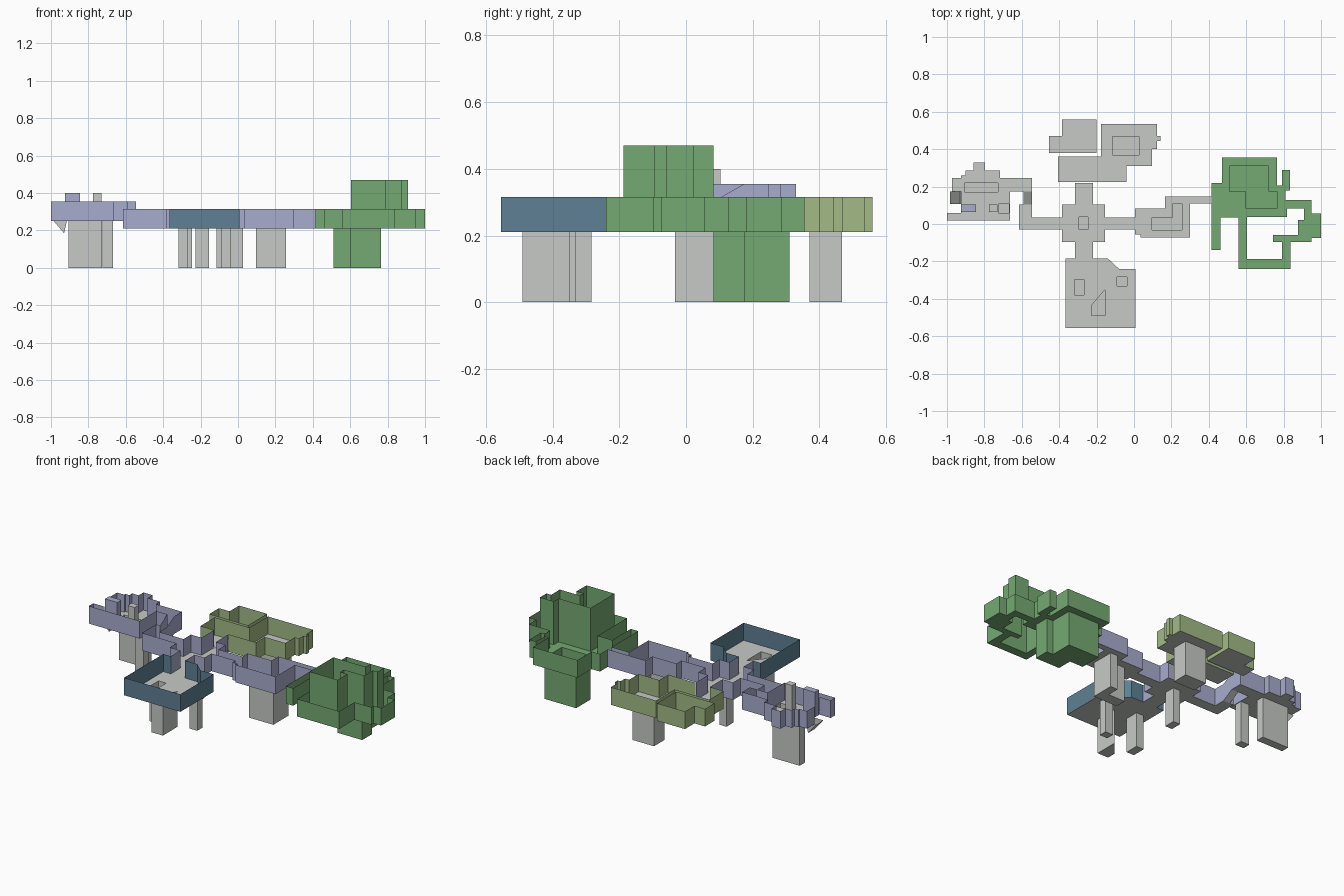
import bpy, bmesh

if "Cube" in bpy.data.objects:
    bpy.data.objects.remove(bpy.data.objects["Cube"])


def material(name, rgb):
    m = bpy.data.materials.new(name)
    m.diffuse_color = (*[((c / 255 + 0.055) / 1.055) ** 2.4 for c in rgb], 1)
    m.use_nodes = True
    m.node_tree.nodes["Principled BSDF"].inputs["Base Color"].default_value = m.diffuse_color
    return m


GREY = material("stone grey", (198, 202, 198))
LAVENDER = material("lavender", (168, 172, 206))
BLUE = material("slate blue", (94, 128, 147))
OLIVE = material("olive", (163, 186, 134))
GREEN = material("green", (117, 170, 114))
Z0, Z1 = 0.21, 0.315          # main floor and wall top
H0, H1 = 0.25, 0.355          # raised west room


def finish(bm, name, mats):
    me = bpy.data.meshes.new(name)
    bm.to_mesh(me)
    bm.free()
    for m in mats:
        me.materials.append(m)
    ob = bpy.data.objects.new(name, me)
    bpy.context.collection.objects.link(ob)


def rect(x0, x1, y0, y1):
    return [(x0, y0), (x1, y0), (x1, y1), (x0, y1)]


def walls(bm, pts, za, zb, idx):
    """Thin wall sheet on each outline edge; a third value marks a doorway."""
    for i, p in enumerate(pts):
        if len(p) == 3:
            continue
        q = pts[(i + 1) % len(pts)]
        f = bm.faces.new([bm.verts.new(c) for c in (
            (p[0], p[1], za), (q[0], q[1], za), (q[0], q[1], zb), (p[0], p[1], zb))])
        f.material_index = idx


def floor(bm, loops, z):
    """Flat floor inside the first loop, cut out by the others."""
    edges = []
    for lp in loops:
        vs = [bm.verts.new((p[0], p[1], z)) for p in lp]
        edges += [bm.edges.new((vs[i - 1], vs[i])) for i in range(len(vs))]
    res = bmesh.ops.triangle_fill(bm, edges=edges, use_beauty=True)
    for f in res["geom"]:
        if isinstance(f, bmesh.types.BMFace):
            f.normal_update()
            if f.normal.z < 0:
                f.normal_flip()


def room(name, pts, wall_mat, pits=(), z0=Z0, z1=Z1, floor_mat=GREY, voids=()):
    bm = bmesh.new()
    floor(bm, [pts, *pits, *voids], z0)
    walls(bm, pts, z0, z1, 1)
    finish(bm, name, [floor_mat, wall_mat])
    # pits sunk down to the ground level
    for i, pit in enumerate(pits):
        bm = bmesh.new()
        floor(bm, [pit], 0)
        walls(bm, pit, 0, z0, 0)
        finish(bm, f"{name}_pit_{i + 1}", [floor_mat])


def block(name, x0, x1, y0, y1, z0, z1, mat):
    bm = bmesh.new()
    walls(bm, rect(x0, x1, y0, y1), z0, z1, 0)
    floor(bm, [rect(x0, x1, y0, y1)], z1)
    finish(bm, name, [mat])


# central crossing corridors
room("corridor", [
    (-.315, -.185, 1), (-.22, -.185), (-.22, -.095), (-.155, -.095), (-.155, -.03),
    (.005, -.03), (.005, -.057), (.035, -.057), (.035, -.073), (.30, -.073), (.30, .11),
    (.415, .11, 1), (.415, .147), (.165, .147), (.165, .083), (.005, .083), (.005, .035),
    (-.155, .035), (-.155, .105), (-.22, .105), (-.22, .22, 1), (-.315, .22),
    (-.315, .105), (-.385, .105), (-.385, .035), (-.545, .035), (-.545, .105, 1),
    (-.59, .105), (-.615, .105), (-.615, -.03), (-.385, -.03), (-.385, -.095),
    (-.315, -.095)], LAVENDER,
    pits=[rect(-.294, -.247, -.03, .038),
          [(.095, -.033), (.257, -.033), (.257, .11), (.208, .11), (.208, .035), (.095, .035)]])

# south room
room("south_room", [
    (-.365, -.555), (.007, -.555), (.007, -.24), (-.08, -.24), (-.139, -.185),
    (-.22, -.185, 1), (-.315, -.185), (-.365, -.185)], BLUE,
    pits=[rect(-.318, -.267, -.38, -.297), rect(-.09, -.037, -.332, -.284),
          [(-.228, -.49), (-.154, -.49), (-.154, -.35), (-.228, -.436)]])

# north rooms
room("north_room", [
    (-.315, .225, 1), (-.22, .225), (-.04, .225), (-.04, .31), (.096, .31), (.096, .4),
    (.123, .4), (.123, .443), (.142, .443), (.142, .47), (.123, .47), (.123, .535),
    (-.176, .535), (-.176, .36), (-.406, .36), (-.406, .225)], OLIVE,
    pits=[rect(-.116, .028, .37, .468)])
room("north_side_room", [
    (-.455, .38), (-.2, .38), (-.2, .56), (-.385, .56), (-.385, .47), (-.455, .47)], OLIVE)

# raised west room with blocks
room("west_room", [
    (-1, .018), (-.663, .018), (-.663, .175), (-.59, .175, 1), (-.545, .175),
    (-.545, .247), (-.717, .247), (-.717, .285), (-.797, .285), (-.797, .33),
    (-.857, .33), (-.857, .285), (-.9, .285), (-.9, .258), (-.925, .258),
    (-.925, .247), (-.973, .247), (-.973, .175, 1), (-.925, .175, 1), (-.925, .06),
    (-1, .06)], LAVENDER, z0=H0, z1=H1,
    pits=[rect(-.906, -.727, .17, .22), rect(-.725, -.667, .06, .108)])
block("west_pillar", -.775, -.73, .065, .103, H0, .4, GREY)
block("west_block", -.925, -.845, .065, .103, H0, .4, LAVENDER)

# ramp joining the west room and the corridor
bm = bmesh.new()
bm.faces.new([bm.verts.new(c) for c in (
    (-.59, .105, Z0), (-.545, .105, Z0), (-.545, .175, H0), (-.59, .175, H0))])
for x in (-.59, -.545):
    f = bm.faces.new([bm.verts.new(c) for c in (
        (x, .105, Z0), (x, .175, H0), (x, .175, H1), (x, .105, Z1))])
    f.material_index = 1
finish(bm, "west_ramp", [GREY, LAVENDER])

# small sunken wedge at the west end
bm = bmesh.new()
tri = [[bm.verts.new((x, y, z)) for x, z in ((-.985, H0), (-.93, .185), (-.915, H0))]
       for y in (.108, .175)]
bm.faces.new(tri[0])
bm.faces.new(tri[1])
for i in (0, 1):
    bm.faces.new((tri[0][i], tri[0][i + 1], tri[1][i + 1], tri[1][i]))
finish(bm, "west_wedge", [GREY])

# east ring room around a tall open shaft
shaft = [(.605, -.187), (.79, -.187), (.79, -.095), (.743, -.095), (.743, -.06),
         (.877, -.06), (.877, .022), (.908, .022), (.908, .083), (.818, .083),
         (.818, .037), (.605, .037)]
room("east_room", [
    (.415, -.14), (.463, -.14), (.463, .035), (.56, .035), (.56, -.24), (.838, -.24),
    (.838, -.097), (.95, -.097), (.95, -.075), (1, -.075), (1, .056), (.95, .056),
    (.95, .127), (.81, .127), (.81, .18), (.835, .18), (.835, .288), (.79, .288),
    (.79, .205), (.765, .205), (.765, .355), (.47, .355), (.47, .22), (.415, .22),
    (.415, .147, 1), (.415, .11)], GREEN, floor_mat=GREEN, voids=[shaft],
    pits=[[(.6, .083), (.764, .083), (.764, .175), (.72, .175), (.72, .31),
           (.51, .31), (.51, .175), (.6, .175)]])
bm = bmesh.new()
walls(bm, shaft, Z0, .47, 0)
finish(bm, "east_shaft_walls", [GREEN])
